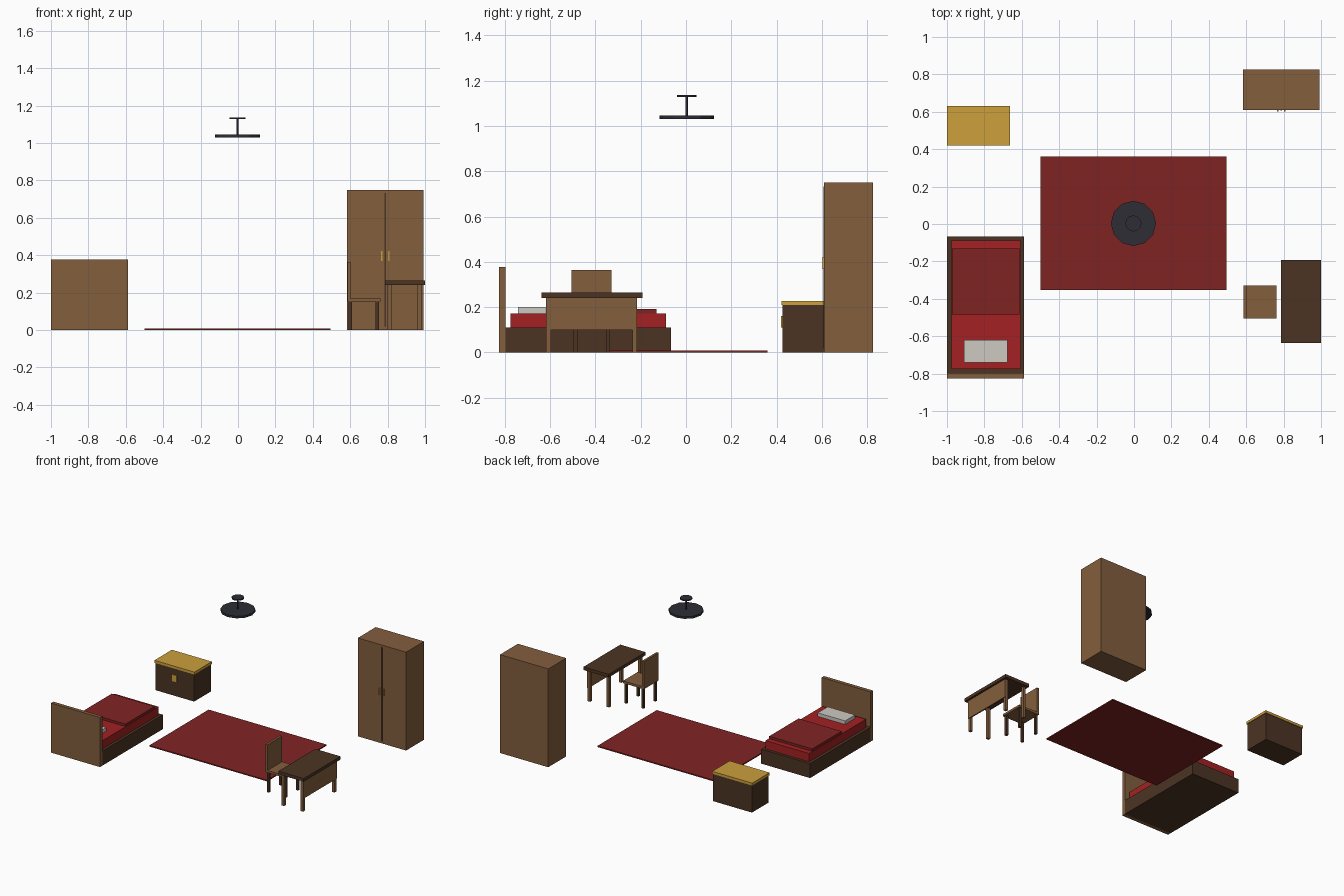
import bpy, bmesh
from mathutils import Matrix

if "Cube" in bpy.data.objects:
    bpy.data.objects.remove(bpy.data.objects["Cube"])


def material(name, rgb):
    lin = [(c / 255 / 12.92) if c < 11 else ((c / 255 + 0.055) / 1.055) ** 2.4 for c in rgb]
    m = bpy.data.materials.new(name)
    m.diffuse_color = (*lin, 1)
    m.use_nodes = True
    m.node_tree.nodes["Principled BSDF"].inputs["Base Color"].default_value = m.diffuse_color
    return m


WOOD = material("warm_wood", (131, 94, 61))
DARK = material("dark_wood", (75, 52, 35))
RUG = material("deep_red", (128, 35, 35))
RED = material("bright_red", (164, 33, 35))
GOLD = material("gold", (204, 160, 60))
CLOTH = material("pale_cloth", (205, 200, 193))
IRON = material("dark_iron", (45, 45, 53))


def finish(name, bm, mat):
    me = bpy.data.meshes.new(name)
    bm.to_mesh(me)
    bm.free()
    me.materials.append(mat)
    ob = bpy.data.objects.new(name, me)
    bpy.context.collection.objects.link(ob)


def box(name, mat, x, y, z):
    """Box from (low, high) ranges on each axis."""
    bm = bmesh.new()
    size = Matrix.Diagonal((x[1] - x[0], y[1] - y[0], z[1] - z[0], 1))
    mid = Matrix.Translation((sum(x) / 2, sum(y) / 2, sum(z) / 2))
    bmesh.ops.create_cube(bm, size=1, matrix=mid @ size)
    finish(name, bm, mat)


def disc(name, mat, r, z, sides=12):
    bm = bmesh.new()
    bmesh.ops.create_cone(bm, cap_ends=True, segments=sides, radius1=r, radius2=r,
                          depth=z[1] - z[0],
                          matrix=Matrix.Translation((-0.003, 0.003, sum(z) / 2)))
    finish(name, bm, mat)


def legs(name, mat, x, y, w, top):
    """Four square legs inside the given footprint."""
    for i, lx in enumerate((x[0], x[1] - w)):
        for j, ly in enumerate((y[0], y[1] - w)):
            box(f"{name}_{i}{j}", mat, (lx, lx + w), (ly, ly + w), (0, top))


# Rug
box("rug", RUG, (-0.5, 0.495), (-0.354, 0.36), (0, 0.009))

# Ceiling lamp
disc("lamp_plate", IRON, 0.121, (1.03, 1.046))
disc("lamp_rod", IRON, 0.005, (1.046, 1.128))
disc("lamp_canopy", IRON, 0.043, (1.128, 1.137))

# Bed
box("bed_base", DARK, (-1, -0.587), (-0.797, -0.067), (0, 0.11))
box("headboard", WOOD, (-1, -0.587), (-0.825, -0.797), (0, 0.378))
box("mattress", RED, (-0.977, -0.608), (-0.774, -0.088), (0.1, 0.173))
box("blanket", RUG, (-0.974, -0.611), (-0.484, -0.13), (0.17, 0.191))
box("pillow", CLOTH, (-0.908, -0.677), (-0.741, -0.62), (0.17, 0.2))

# Chest with lid and clasp
box("chest_body", DARK, (-0.995, -0.668), (0.426, 0.626), (0, 0.209))
box("chest_lid", GOLD, (-1, -0.663), (0.421, 0.631), (0.209, 0.228))
box("chest_clasp", GOLD, (-0.852, -0.812), (0.42, 0.427), (0.11, 0.16))

# Wardrobe with door seam and handles
box("wardrobe_body", WOOD, (0.584, 0.991), (0.61, 0.826), (0, 0.75))
box("door_seam", DARK, (0.784, 0.791), (0.606, 0.612), (0.018, 0.733))
for side in (-1, 1):
    hx = 0.7875 + side * 0.019
    box(f"door_handle_{side}", GOLD, (hx - 0.004, hx + 0.004), (0.602, 0.611), (0.368, 0.422))

# Desk
box("desk_top", DARK, (0.787, 1.0), (-0.637, -0.193), (0.241, 0.265))
legs("desk_leg", WOOD, (0.8, 0.981), (-0.617, -0.216), 0.021, 0.243)
box("desk_panel", WOOD, (0.975, 0.985), (-0.617, -0.216), (0.1, 0.243))

# Chair
box("chair_seat", WOOD, (0.585, 0.762), (-0.505, -0.329), (0.153, 0.17))
box("chair_back", WOOD, (0.585, 0.602), (-0.505, -0.329), (0.168, 0.365))
legs("chair_leg", DARK, (0.592, 0.754), (-0.497, -0.336), 0.018, 0.155)
